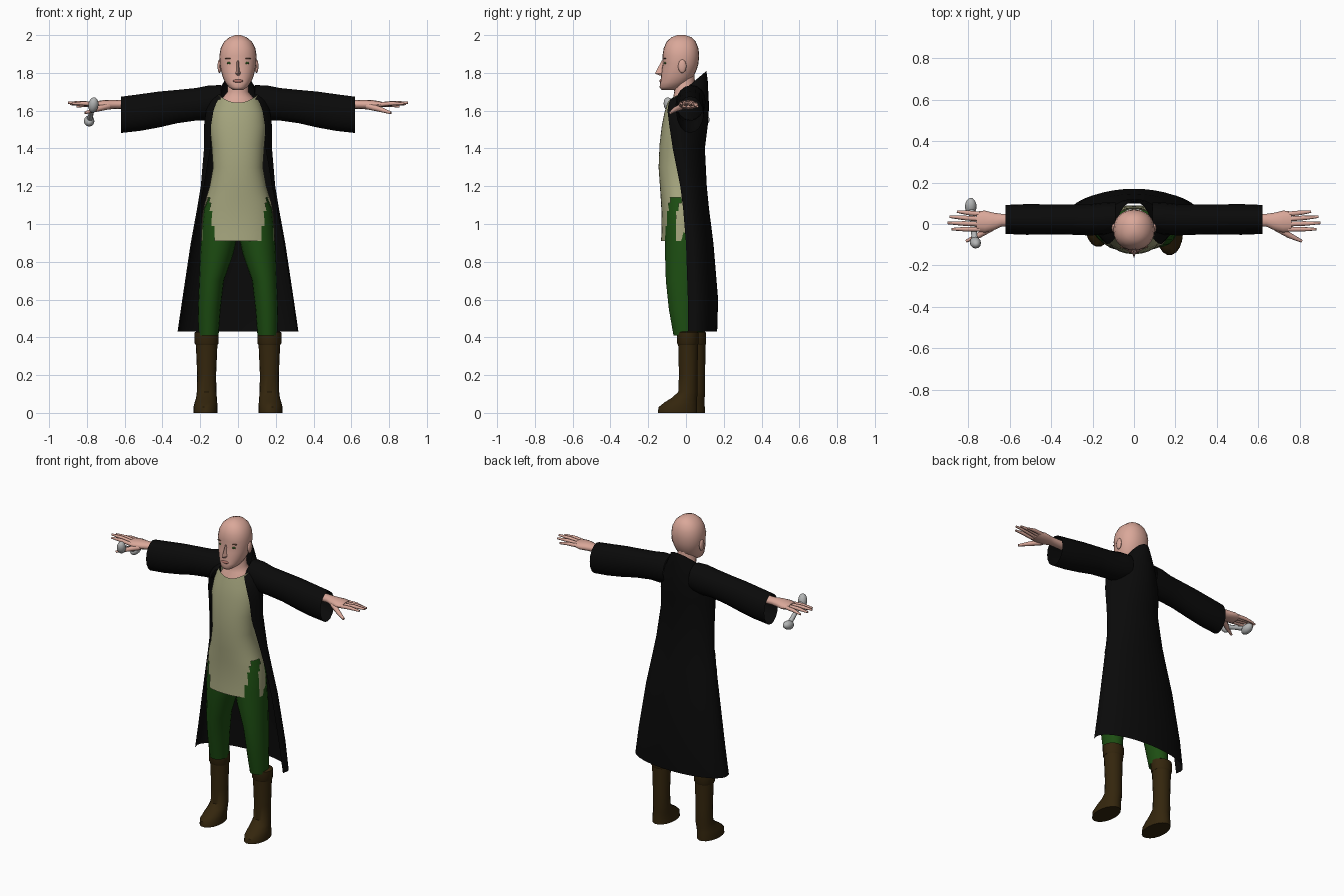
import bpy, bmesh, math
from mathutils import Vector

cube = bpy.data.objects.get("Cube")
if cube:
    bpy.data.objects.remove(cube, do_unlink=True)


def material(name, r, g, b):
    m = bpy.data.materials.new(name)
    m.use_nodes = True
    m.diffuse_color = (r, g, b, 1)
    node = m.node_tree.nodes["Principled BSDF"]
    node.inputs["Base Color"].default_value = (r, g, b, 1)
    node.inputs["Roughness"].default_value = 0.8
    return m


skin = material("skin", .70, .39, .32)
lip = material("lip", .42, .17, .14)
cloth = material("tan cloth", .38, .38, .21)
green = material("green cloth", .012, .075, .006)
black = material("black cloth", .003, .003, .003)
leather = material("brown leather", .034, .019, .004)
silver = material("silver", .45, .46, .46)
iris = material("eye green", .03, .08, .015)
brow = material("brow brown", .16, .08, .05)


def oval(c, a, b, n=20, power=1.0):
    """Closed ring round c with half axes a and b."""
    c, a, b = Vector(c), Vector(a), Vector(b)
    soft = lambda v: math.copysign(abs(v) ** power, v)
    return [c + a * soft(math.cos(2 * math.pi * i / n)) + b * soft(math.sin(2 * math.pi * i / n))
            for i in range(n)]


def flat(z, rx, yf, yb, cx=0, n=20, power=1.0):
    """Horizontal ring given by its front and back."""
    return oval((cx, (yf + yb) / 2, z), (rx, 0, 0), (0, (yb - yf) / 2, 0), n, power)


def finish(name, bm, mat, angle=40):
    bmesh.ops.recalc_face_normals(bm, faces=bm.faces)
    mesh = bpy.data.meshes.new(name)
    bm.to_mesh(mesh)
    bm.free()
    mesh.materials.append(mat)
    ob = bpy.data.objects.new(name, mesh)
    bpy.context.collection.objects.link(ob)
    bpy.ops.object.select_all(action='DESELECT')
    ob.select_set(True)
    bpy.context.view_layer.objects.active = ob
    bpy.ops.object.shade_smooth_by_angle(angle=math.radians(angle))
    return ob


def loft(name, rings, mat, caps=True, closed=True, drop=None, angle=40):
    """Skin a list of rings; drop(face centre) removes faces."""
    bm = bmesh.new()
    rows = [[bm.verts.new(p) for p in ring] for ring in rings]
    n = len(rows[0])
    for lo, hi in zip(rows, rows[1:]):
        for i in range(n if closed else n - 1):
            j = (i + 1) % n
            bm.faces.new((lo[i], lo[j], hi[j], hi[i]))
    if caps:
        bm.faces.new(rows[0])
        bm.faces.new(rows[-1])
    if drop:
        gone = [f for f in bm.faces if drop(f.calc_center_median())]
        bmesh.ops.delete(bm, geom=gone, context='FACES')
    return finish(name, bm, mat, angle)


def tube(name, points, mat, n=8):
    """Tapered limb along (x, y, z, radius) points."""
    axis = (Vector(points[-1][:3]) - Vector(points[0][:3])).normalized()
    u = axis.cross(Vector((0, 0, 1))).normalized()
    v = u.cross(axis)
    return loft(name, [oval(p[:3], u * p[3], v * p[3], n) for p in points], mat, angle=60)


def ball(name, c, size, mat, tilt=None):
    bm = bmesh.new()
    bmesh.ops.create_uvsphere(bm, u_segments=12, v_segments=8, radius=1)
    bmesh.ops.scale(bm, vec=size, verts=bm.verts)
    if tilt:
        q = Vector((0, 0, 1)).rotation_difference(Vector(tilt))
        bmesh.ops.rotate(bm, cent=(0, 0, 0), matrix=q.to_matrix(), verts=bm.verts)
    bmesh.ops.translate(bm, vec=c, verts=bm.verts)
    return finish(name, bm, mat, 60)


# Head and neck
head = [(1.71, .028, -.13, -.05), (1.725, .05, -.14, -.02), (1.75, .068, -.136, .015),
        (1.78, .082, -.132, .04), (1.82, .092, -.128, .058), (1.85, .097, -.122, .066),
        (1.89, .099, -.125, .07), (1.93, .092, -.118, .066), (1.965, .074, -.103, .052),
        (1.988, .046, -.078, .03), (2.0, .014, -.045, -.005)]
loft("head", [flat(*r, n=24, power=.92) for r in head], skin, angle=60)
neck = [(1.58, .11, -.10, .06), (1.64, .10, -.085, .065), (1.67, .08, -.068, .06),
        (1.70, .056, -.062, .05), (1.79, .055, -.07, .045)]
loft("neck", [flat(*r) for r in neck], skin)

# Face
loft("nose", [[Vector((-w, -.115, z)), Vector((0, y, z)), Vector((w, -.115, z))]
              for z, w, y in ((1.865, .008, -.128), (1.81, .013, -.158),
                              (1.797, .019, -.164), (1.785, .014, -.138))], skin)
ball("mouth", (0, -.132, 1.757), (.026, .009, .009), lip)
for s, side in ((1, "left"), (-1, "right")):
    ball(side + "_eye", (s * .043, -.108, 1.852), (.016, .008, .008), iris)
    ball(side + "_brow", (s * .045, -.11, 1.876), (.024, .008, .004), brow)
    ball(side + "_ear", (s * .098, -.02, 1.835), (.010, .022, .036), skin)

# Tunic with a scooped neck and slit skirt
tunic = [(.91, .195, -.132, .09), (.95, .194, -.13, .09), (.99, .193, -.129, .09),
         (1.03, .19, -.129, .09), (1.07, .185, -.13, .088), (1.11, .177, -.132, .086),
         (1.14, .168, -.134, .083), (1.2, .15, -.138, .08), (1.3, .132, -.145, .07),
         (1.42, .14, -.14, .075), (1.52, .15, -.128, .085), (1.59, .14, -.114, .085)]
rings = [flat(*r, n=48, power=.9) for r in tunic]
top = flat(1.642, .108, -.098, .078, n=48, power=.9)
rings.append([p + Vector((0, 0, .045 * (p.x / .108) ** 2)) for p in top])


def in_slit(p):
    grow = (1.14 - p.z) / .23
    return p.y < -.03 and grow > 0 and .155 - .035 * grow < abs(p.x) < .172 + .014 * min(1, 2 * grow)


loft("tunic", rings, cloth, caps=False, drop=in_slit)

# Open coat from hem to raised collar: height, half width, back, front, edge x, front dip
coat = [(.43, .32, .165, .01, .312, 0), (.6, .295, .17, .01, .287, 0), (.9, .25, .145, .0, .24, 0),
        (1.08, .217, .122, -.015, .205, 0), (1.2, .197, .11, -.03, .18, 0),
        (1.4, .18, .10, -.07, .146, 0), (1.52, .18, .115, -.088, .143, 0),
        (1.62, .168, .122, -.098, .13, .02), (1.70, .142, .118, -.092, .115, .06),
        (1.76, .11, .115, -.082, .103, .10), (1.81, .086, .108, -.07, .094, .15)]


def coat_ring(z, w, yb, yf, edge, dip):
    pts = []
    for i in range(-9, 10):
        a = math.radians(i * 10)
        depth = 1 - math.cos(a)
        pts.append(Vector((w * math.sin(a), yb - (yb - yf) * .8 * depth, z - dip * .8 * depth)))
    ends = [Vector((s * edge, yf, z - dip)) for s in (-1, 1)]
    return [ends[0]] + pts + [ends[1]]


loft("coat", [coat_ring(*r) for r in coat], black, caps=False, closed=False, angle=50)

# Sleeves, legs, boots and hands on both sides
sleeve = [(.09, 1.65, .085, .03, .075), (.15, 1.642, .092, .025, .078), (.22, 1.634, .086, .02, .075),
          (.32, 1.622, .088, .022, .073), (.42, 1.606, .095, .022, .073),
          (.52, 1.59, .097, .022, .074), (.62, 1.578, .096, .022, .07)]
trouser = [(.41, .156, .015, .053, .062), (.55, .152, .002, .06, .076), (.7, .14, -.004, .066, .092),
           (.84, .113, -.006, .088, .10), (.94, .099, -.01, .096, .10), (1.08, .09, -.012, .09, .10),
           (1.18, .07, -.012, .07, .09)]
boot = [(0, .172, -.025, .064, .106), (.03, .172, -.023, .064, .104), (.055, .17, -.008, .06, .088),
        (.08, .167, .012, .055, .068), (.11, .166, .03, .052, .052), (.2, .166, .032, .05, .05),
        (.36, .166, .031, .057, .053)]
cuff = [(.36, .166, .03, .058, .054), (.368, .166, .03, .063, .058),
        (.425, .166, .03, .064, .058), (.43, .166, .03, .055, .05)]
palm = [(.54, .02, 1.632, .03, .026), (.64, .018, 1.633, .031, .023), (.68, .012, 1.632, .043, .025),
        (.72, .012, 1.631, .053, .024), (.76, .012, 1.632, .048, .016)]
fingers = [("little", .048, .855, .06, 1.622), ("ring", .024, .89, .035, 1.635),
           ("middle", 0, .90, .005, 1.642), ("index", -.025, .88, -.025, 1.637)]

for s, side in ((1, "left"), (-1, "right")):
    loft(side + "_sleeve", [oval((s * x, y, z), (0, ry, 0), (0, 0, rz), 16)
                            for x, z, rz, y, ry in sleeve], black, caps=False)

    def column(rows):
        # one leg stands slightly ahead of the other
        return [oval((s * x, y - s * .02 * min(1, max(0, (1 - z) / .5)), z), (rx, 0, 0), (0, ry, 0), 18)
                for z, x, y, rx, ry in rows]

    loft(side + "_trouser_leg", column(trouser), green)
    loft(side + "_boot", column(boot), leather)
    loft(side + "_boot_cuff", column(cuff), leather)
    loft(side + "_palm", [oval((s * x, y, z), (0, ry, 0), (0, 0, rz), 12)
                          for x, y, z, ry, rz in palm], skin, angle=60)
    for label, y0, x1, y1, z1 in fingers:
        mid = (s * (.75 + x1) / 2, (y0 + y1) / 2, (1.632 + z1) / 2 + .004, .011)
        tube(f"{side}_{label}_finger", [(s * .745, y0, 1.632, .012), mid, (s * x1, y1, z1, .006)], skin)
    tube(side + "_thumb", [(s * .685, -.015, 1.625, .018), (s * .75, -.055, 1.608, .014),
                           (s * .81, -.083, 1.588, .007)], skin)

# Handle held in the right hand
front_end, back_end = Vector((-.766, -.09, 1.63)), Vector((-.788, .085, 1.545))
tube("handle_bar", [(*front_end, .016), (*((front_end + back_end) / 2), .013), (*back_end, .016)], silver)
ball("handle_front_knob", front_end, (.027, .027, .042), silver, (.15, -.3, 1))
ball("handle_back_knob", back_end, (.028, .028, .042), silver, (0, 1, .3))
